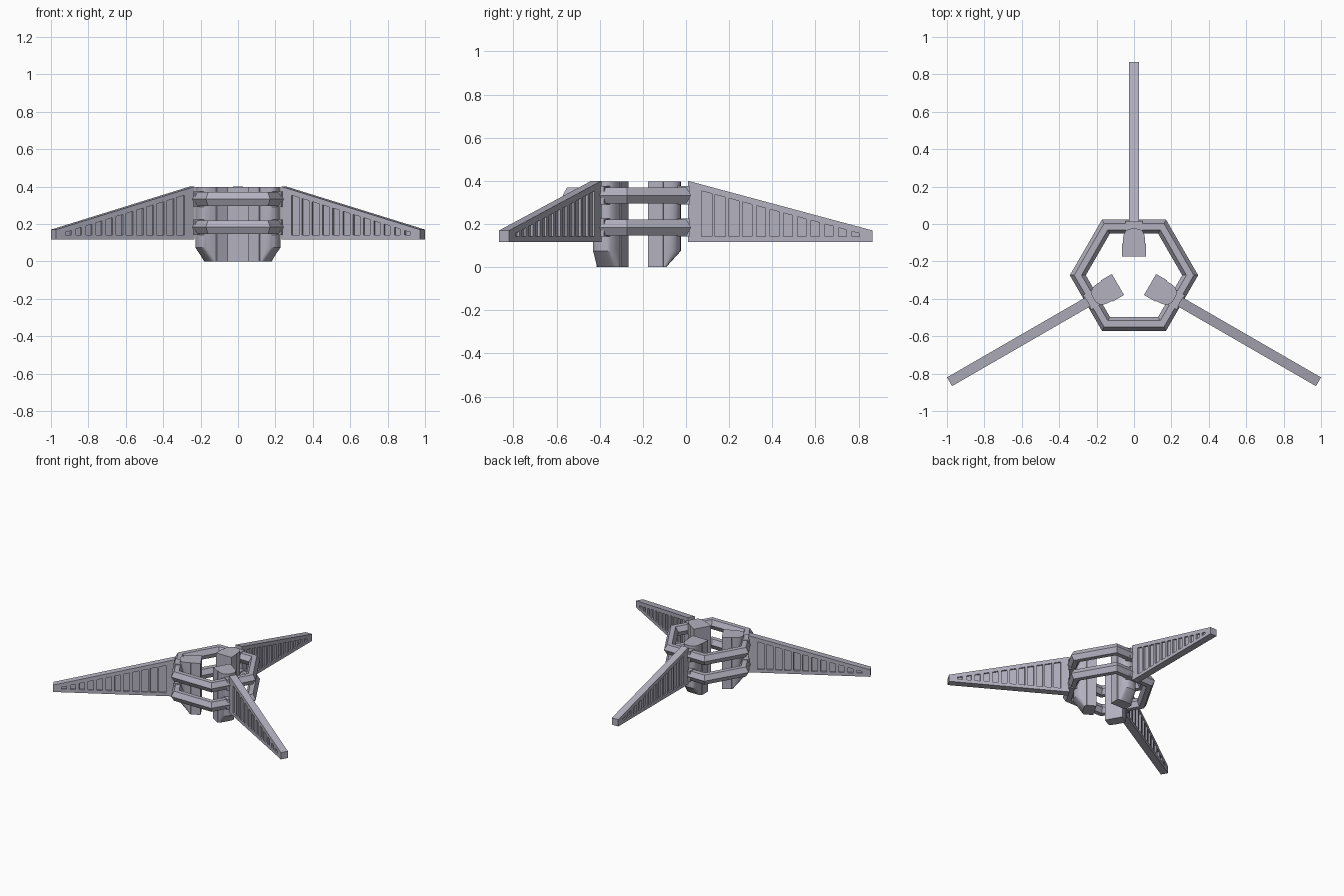
import bpy, bmesh
from math import sin, cos, pi, radians
from mathutils import Matrix, Vector

if "Cube" in bpy.data.objects:
    bpy.data.objects.remove(bpy.data.objects["Cube"])

CENTRE = Vector((0, -0.274, 0))
ROOT, TIP, HALF = 0.284, 1.139, 0.027   # wing start, end and half thickness, measured from the hub axis

grey = bpy.data.materials.new("lavender_grey")
grey.use_nodes = True
colour = (0.45, 0.44, 0.52, 1)
grey.diffuse_color = colour
grey.node_tree.nodes["Principled BSDF"].inputs["Base Color"].default_value = colour


def loft(bm, rings, closed=False):
    """Skin matching point loops, capping the ends unless closed."""
    loops = [[bm.verts.new(p) for p in ring] for ring in rings]
    n = len(loops[0])
    pairs = list(zip(loops, loops[1:]))
    if closed:
        pairs.append((loops[-1], loops[0]))
    else:
        bm.faces.new(loops[0])
        bm.faces.new(loops[-1])
    for a, b in pairs:
        for i in range(n):
            j = (i + 1) % n
            bm.faces.new((a[i], a[j], b[j], b[i]))


def finish(name, bm):
    bmesh.ops.recalc_face_normals(bm, faces=bm.faces[:])
    mesh = bpy.data.meshes.new(name)
    bm.to_mesh(mesh)
    bm.free()
    mesh.materials.append(grey)
    ob = bpy.data.objects.new(name, mesh)
    bpy.context.collection.objects.link(ob)
    return ob


def select(ob):
    bpy.ops.object.select_all(action="DESELECT")
    ob.select_set(True)
    bpy.context.view_layer.objects.active = ob


def around_hub(ob, base):
    """Place the part at the back and copy it to the two front corners."""
    for label, angle in (("back", 0), ("front_right", 120), ("front_left", 240)):
        part = ob if angle == 0 else ob.copy()
        if angle:
            bpy.context.collection.objects.link(part)
        part.name = f"{label}_{base}"
        part.matrix_world = Matrix.Translation(CENTRE) @ Matrix.Rotation(radians(angle), 4, "Z")


def slab(bm, outline, x0, x1):
    loft(bm, [[(x, y, z) for y, z in outline] for x in (x0, x1)])


def top_edge(y):
    return 0.40 - 0.23 * (y - ROOT) / (TIP - ROOT)


# Tapered wing with recessed slots on both sides
bm = bmesh.new()
slab(bm, [(ROOT, 0.117), (TIP, 0.117), (TIP, top_edge(TIP)), (ROOT, top_edge(ROOT))], -HALF, HALF)
wing = finish("wing", bm)
bm = bmesh.new()
for i in range(12):
    a = 0.346 + 0.0635 * i
    b = a + 0.048 - 0.0012 * i
    outline = [(a, 0.142), (b, 0.142), (b, top_edge(b) - 0.03), (a, top_edge(a) - 0.03)]
    for side in (-1, 1):
        slab(bm, outline, side * 0.015, side * 0.05)
cutter = finish("slot_cutter", bm)
cutter.hide_render = True
cut = wing.modifiers.new("slots", "BOOLEAN")
cut.operation, cut.solver, cut.object = "DIFFERENCE", "EXACT", cutter
select(wing)
bpy.ops.object.modifier_apply(modifier=cut.name)
bpy.data.objects.remove(cutter)
around_hub(wing, "wing")


# Upright pod: square inside, rounded outside, tapering at the foot
def pod_section(z, depth):
    pts = [(0.065, 0.099, z), (0.065, 0.168, z)]
    for i in range(13):
        t = pi * i / 12
        x = abs(cos(t)) ** 0.7 * (1 if cos(t) >= 0 else -1)
        pts.append((0.06 * x, 0.17 + depth * sin(t) ** 0.7, z))
    return pts + [(-0.065, 0.168, z), (-0.065, 0.099, z)]


bm = bmesh.new()
loft(bm, [pod_section(0, 0.012), pod_section(0.075, 0.08), pod_section(0.397, 0.08)])
pod = finish("pod", bm)
select(pod)
bpy.ops.object.shade_smooth_by_angle(angle=radians(35))
around_hub(pod, "pod")

# Hexagonal rings with a six-sided section, and the clamps gripping them
SECTION = [(0.037, 0), (0.017, 0.037), (-0.017, 0.037), (-0.037, 0), (-0.017, -0.037), (0.017, -0.037)]
for name, height in (("lower", 0.183), ("upper", 0.333)):
    bm = bmesh.new()
    rings = []
    for k in range(6):
        a = k * pi / 3
        rings.append([((0.26 + u) / cos(pi / 6) * cos(a),
                       (0.26 + u) / cos(pi / 6) * sin(a), height + v) for u, v in SECTION])
    loft(bm, rings, closed=True)
    finish(name + "_ring", bm).location = CENTRE

    bm = bmesh.new()
    grip = [(0.2, height - 0.042), (0.29, height - 0.042), (0.29, height + 0.042), (0.2, height + 0.042)]
    slab(bm, grip, -0.045, 0.045)
    around_hub(finish("clamp", bm), name + "_clamp")
